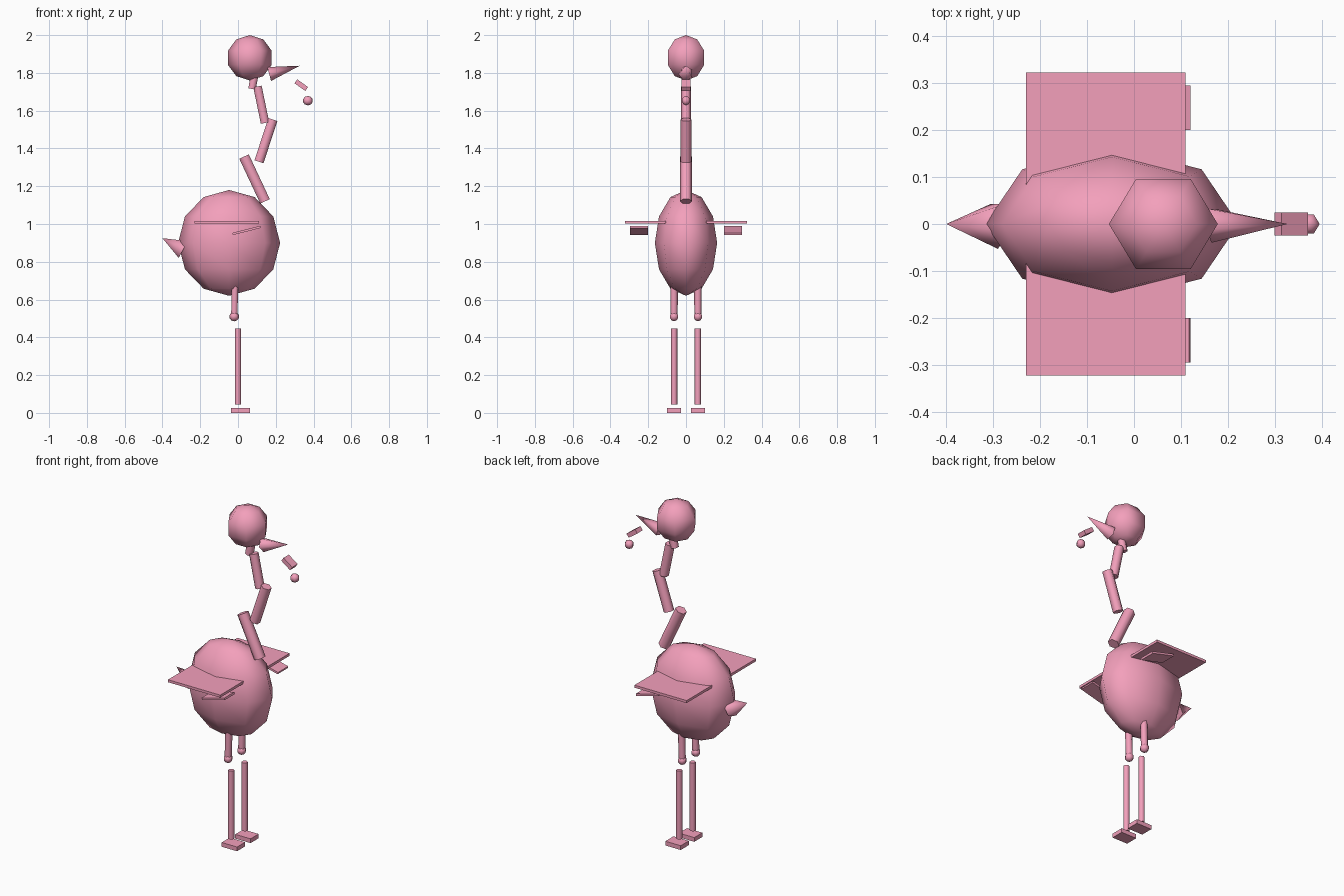
import bpy, bmesh, math
from mathutils import Matrix, Vector

if "Cube" in bpy.data.objects:
    bpy.data.objects.remove(bpy.data.objects["Cube"])

pink = bpy.data.materials.new("pink")
pink.diffuse_color = (0.9, 0.35, 0.5, 1)
pink.use_nodes = True
pink.node_tree.nodes["Principled BSDF"].inputs["Base Color"].default_value = pink.diffuse_color


def finish(name, bm, smooth=True):
    mesh = bpy.data.meshes.new(name)
    bmesh.ops.recalc_face_normals(bm, faces=bm.faces)
    bm.to_mesh(mesh)
    bm.free()
    mesh.materials.append(pink)
    ob = bpy.data.objects.new(name, mesh)
    bpy.context.collection.objects.link(ob)
    if smooth:
        bpy.ops.object.select_all(action='DESELECT')
        ob.select_set(True)
        bpy.context.view_layer.objects.active = ob
        bpy.ops.object.shade_smooth_by_angle(angle=math.radians(75))
    return ob


def ball(name, centre, radii, segments, rings):
    bm = bmesh.new()
    m = Matrix.Translation(centre) @ Matrix.Diagonal((*radii, 1)) @ Matrix.Rotation(math.pi / 2, 4, 'Z')
    bmesh.ops.create_uvsphere(bm, u_segments=segments, v_segments=rings, radius=1, matrix=m)
    return finish(name, bm)


def rod(name, a, b, r1, r2, sides=6):
    # tapered rod from a to b, with one corner facing -y
    a, b = Vector(a), Vector(b)
    z = (b - a).normalized()
    y = Vector((0, -1, 0))
    x = y.cross(z)
    m = Matrix((x, y, z)).transposed().to_4x4()
    m.translation = (a + b) / 2
    bm = bmesh.new()
    bmesh.ops.create_cone(bm, cap_ends=True, segments=sides, radius1=r1, radius2=r2,
                          depth=(b - a).length, matrix=m)
    if r2 == 0:
        bmesh.ops.remove_doubles(bm, verts=bm.verts, dist=1e-5)
    return finish(name, bm)


def box(name, centre, size, tilt=0):
    # positive tilt raises the +x end
    bm = bmesh.new()
    m = Matrix.Translation(centre) @ Matrix.Rotation(-tilt, 4, 'Y') @ Matrix.Diagonal((*size, 1))
    bmesh.ops.create_cube(bm, size=1, matrix=m)
    return finish(name, bm, False)


# body and tail
ball("body", (-0.047, 0, 0.9), (0.27, 0.165, 0.28), 8, 6)
rod("tail", (-0.29, 0, 0.865), (-0.40, 0, 0.925), 0.053, 0, 5)

# neck, from the body up to the head
neck = [((0.143, 0, 1.12), (0.032, 0, 1.357), 0.032),
        ((0.111, 0, 1.33), (0.185, 0, 1.553), 0.029),
        ((0.143, 0, 1.535), (0.103, 0, 1.728), 0.026),
        ((0.074, 0, 1.715), (0.098, 0, 1.84), 0.023)]
for i, (a, b, r) in enumerate(neck):
    rod(f"neck_{i + 1}", a, b, r, r)

# head and beak
ball("head", (0.0625, 0, 1.88), (0.122, 0.117, 0.12), 6, 5)
rod("upper_beak", (0.165, 0, 1.794), (0.327, 0, 1.838), 0.04, 0, 5)
box("beak_bend", (0.335, 0, 1.735), (0.07, 0.05, 0.025), -0.62)
ball("beak_tip", (0.37, 0, 1.653), (0.027, 0.025, 0.025), 6, 5)

# wings and legs on both sides
for side, s in (("right", -1), ("left", 1)):
    box(f"wing_{side}", (-0.06, s * 0.2, 1.009), (0.34, 0.245, 0.015))
    box(f"wing_feather_{side}", (0.045, s * 0.248, 0.966), (0.152, 0.095, 0.012), -s * 0.25)
    y = s * 0.063
    rod(f"thigh_{side}", (-0.02, y, 0.51), (-0.015, y, 0.70), 0.019, 0.02)
    ball(f"knee_{side}", (-0.02, y, 0.51), (0.026, 0.026, 0.025), 6, 5)
    rod(f"shin_{side}", (0, y, 0.045), (0, y, 0.447), 0.017, 0.017)
    box(f"foot_{side}", (0.014, y, 0.0125), (0.1, 0.075, 0.025))
